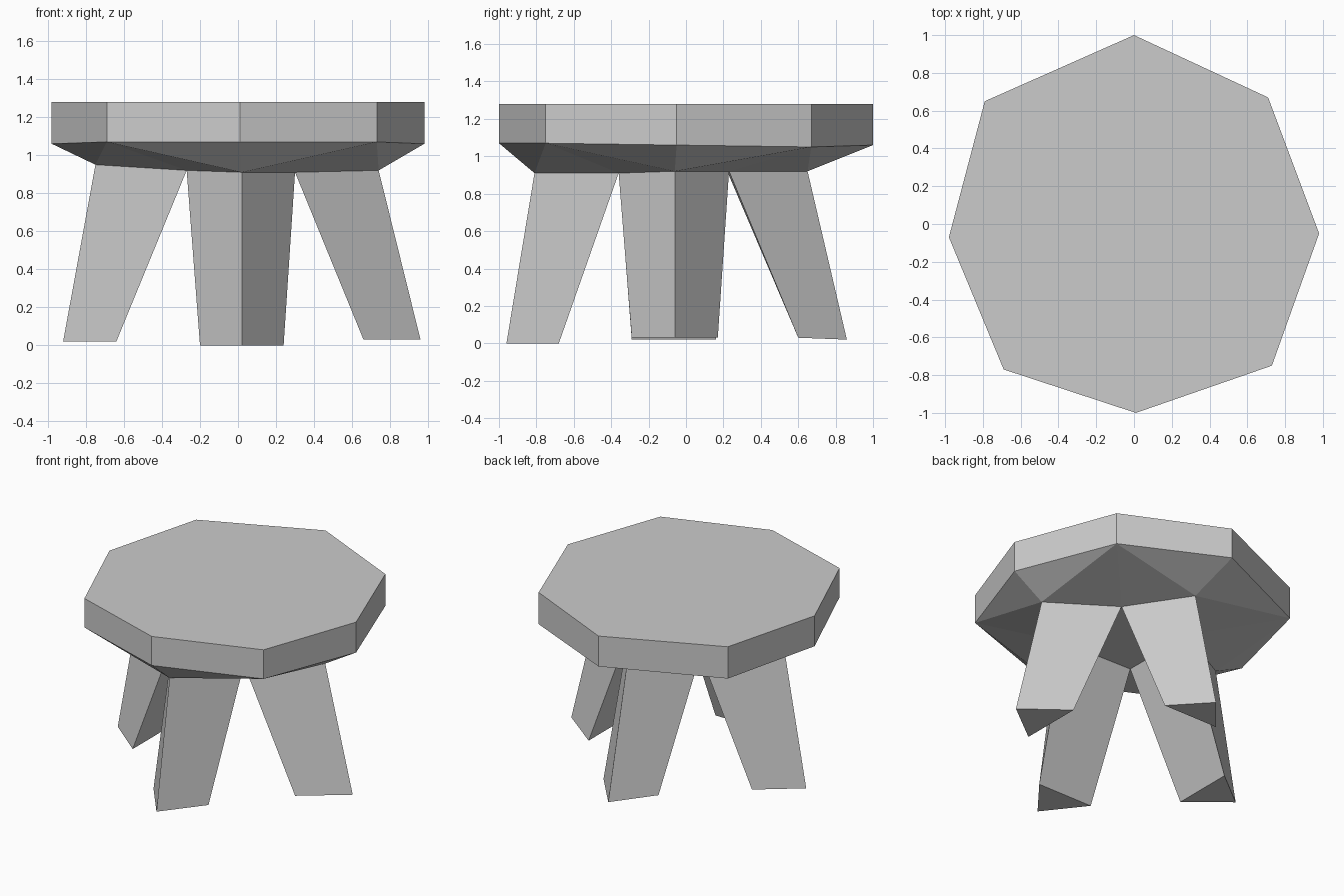
import bpy
import bmesh
from mathutils import Vector

if "Cube" in bpy.data.objects:
    bpy.data.objects.remove(bpy.data.objects["Cube"])

TOP_Z = 1.28

# Seat outline, counter-clockwise from the front tip: x, y, z of lower rim edge
RIM = [(0.01, -1.00, 1.07), (0.73, -0.75, 1.07), (0.98, -0.05, 1.06), (0.71, 0.67, 1.05),
       (0.00, 1.00, 1.06), (-0.79, 0.65, 1.05), (-0.98, -0.07, 1.06), (-0.69, -0.77, 1.07)]

# Leg roots under the seat: outer ridge of each leg, and corners shared by neighbours
OUTER = [(0.02, -0.81, 0.91), (0.74, -0.06, 0.92), (0.02, 0.65, 0.92), (-0.75, -0.06, 0.95)]
INNER = [(0.30, -0.36, 0.91), (0.30, 0.23, 0.92), (-0.27, 0.22, 0.92), (-0.27, -0.36, 0.92)]

# Triangular feet: outer ridge, then the two inner corners
FEET = [
    [(0.02, -0.96, 0.00), (0.24, -0.68, 0.00), (-0.20, -0.68, 0.00)],
    [(0.96, -0.06, 0.03), (0.66, 0.17, 0.03), (0.66, -0.29, 0.03)],
    [(0.02, 0.86, 0.02), (-0.20, 0.60, 0.03), (0.24, 0.60, 0.03)],
    [(-0.92, -0.06, 0.02), (-0.64, -0.29, 0.02), (-0.64, 0.16, 0.02)],
]

bm = bmesh.new()


def verts(points):
    return [bm.verts.new(p) for p in points]


# Seat top and rim
low = verts(RIM)
high = verts([(x, y, TOP_Z) for x, y, z in RIM])
bm.faces.new(high)
for i in range(8):
    j = (i + 1) % 8
    bm.faces.new((low[i], low[j], high[j], high[i]))

# Faceted underside, with a flat panel between the legs
outer, inner = verts(OUTER), verts(INNER)
bm.faces.new(inner[::-1])
for i in range(4):
    tip, corner, next_tip = low[2 * i], low[2 * i + 1], low[(2 * i + 2) % 8]
    a, b, c = outer[i], outer[(i + 1) % 4], inner[i]
    for tri in ((tip, a, corner), (a, c, corner), (c, b, corner), (b, next_tip, corner)):
        bm.faces.new(tri)

# Splayed triangular legs running down from the underside
for i in range(4):
    root = [outer[i], inner[i], inner[i - 1]]
    foot = verts(FEET[i])
    bm.faces.new(foot[::-1])
    for k in range(3):
        n = (k + 1) % 3
        bm.faces.new((root[k], foot[k], foot[n], root[n]))

bmesh.ops.recalc_face_normals(bm, faces=bm.faces[:])
mesh = bpy.data.meshes.new("stool")
bm.to_mesh(mesh)
bm.free()
bpy.context.collection.objects.link(bpy.data.objects.new("stool", mesh))
